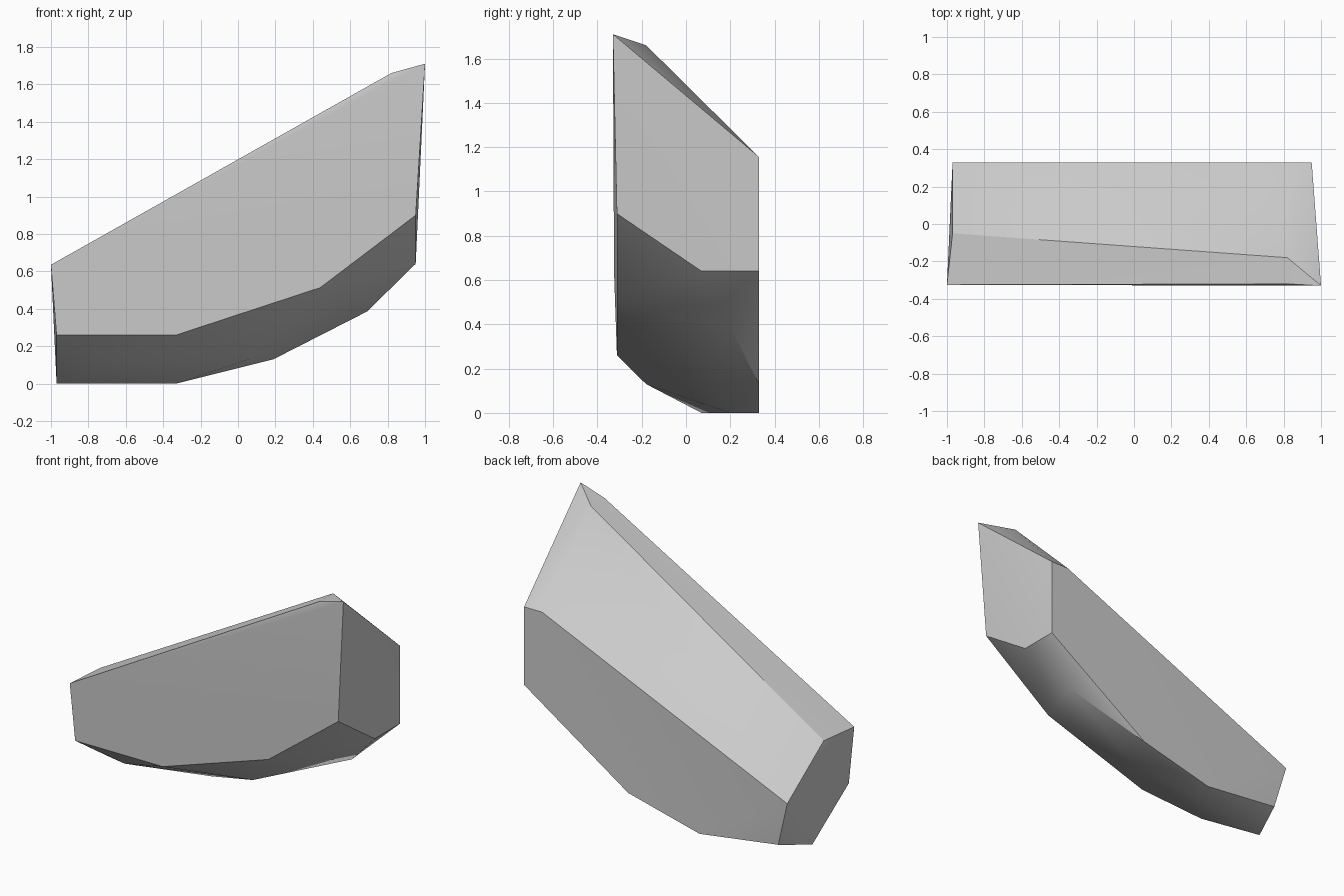
import bpy, bmesh, math

cube = bpy.data.objects.get("Cube")
if cube:
    bpy.data.objects.remove(cube, do_unlink=True)

# Stone colour
stone = bpy.data.materials.new("stone_grey")
stone.use_nodes = True
GREY = (0.6, 0.6, 0.6, 1.0)
stone.diffuse_color = GREY
stone.node_tree.nodes["Principled BSDF"].inputs["Base Color"].default_value = GREY

# Corners of the rock slab, grouped by region
front_face = [(-1, -.325, .635), (-.97, -.312, .26), (-.33, -.312, .26),
              (.44, -.312, .513), (.95, -.312, .9), (1, -.33, 1.71), (.82, -.32, 1.66)]
underside = [(-.97, .07, 0), (-.7, -.18, .13), (-.33, .2, 0), (.06, .07, .13),
             (.69, .2, .385), (.95, .07, .64)]
back_face = [(-.97, .33, .37), (-.89, .31, .07), (-.33, .33, 0), (.19, .33, .13),
             (.95, .33, .64), (.95, .33, 1.155), (.82, .33, 1.155)]
top_ridge = [(.82, -.18, 1.66), (-.97, -.05, .64)]

# Faceted solid wrapped around the corners
bm = bmesh.new()
for corner in front_face + underside + back_face + top_ridge:
    bm.verts.new(corner)
bmesh.ops.convex_hull(bm, input=bm.verts[:])
bmesh.ops.dissolve_limit(bm, angle_limit=math.radians(1), verts=bm.verts[:], edges=bm.edges[:])
bmesh.ops.recalc_face_normals(bm, faces=bm.faces[:])

mesh = bpy.data.meshes.new("rock_slab")
bm.to_mesh(mesh)
bm.free()
mesh.materials.append(stone)
rock = bpy.data.objects.new("rock_slab", mesh)
bpy.context.collection.objects.link(rock)

# Soft shading on shallow folds, crisp main edges
bpy.ops.object.select_all(action='DESELECT')
rock.select_set(True)
bpy.context.view_layer.objects.active = rock
bpy.ops.object.shade_smooth_by_angle(angle=math.radians(30))
